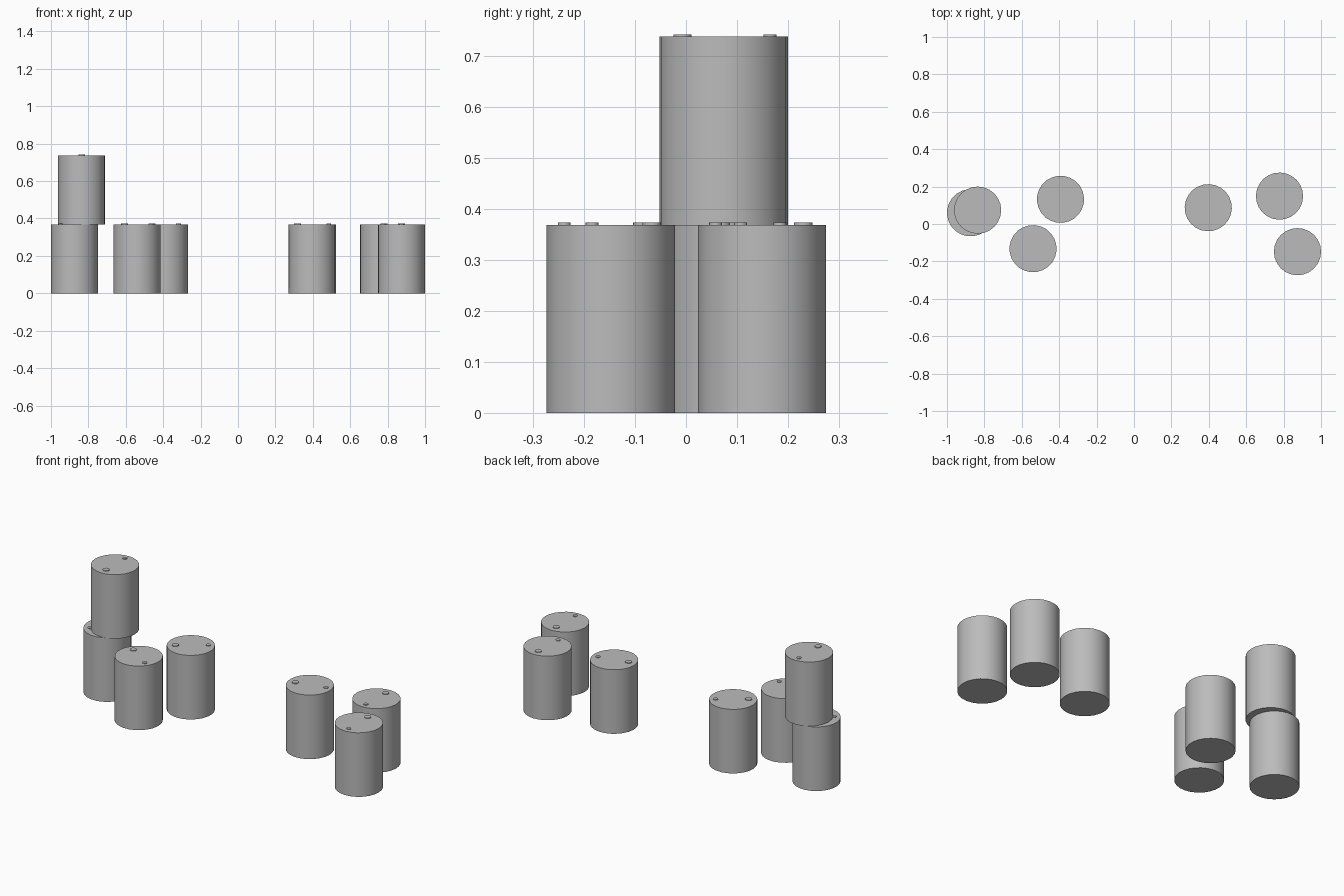
import bpy
import math
from math import cos, sin, radians

if "Cube" in bpy.data.objects:
    bpy.data.objects.remove(bpy.data.objects["Cube"], do_unlink=True)

RADIUS, HEIGHT = 0.126, 0.369
BUNG_HEIGHT = 0.004

# Plain grey steel
steel = bpy.data.materials.new("grey_steel")
steel.use_nodes = True
colour = (0.5, 0.5, 0.5, 1)
steel.diffuse_color = colour
steel.node_tree.nodes["Principled BSDF"].inputs["Base Color"].default_value = colour


def cylinder(name, radius, depth, sides, x, y, base, turn):
    """Upright smooth cylinder with crisp rims, standing on height base."""
    bpy.ops.mesh.primitive_cylinder_add(
        vertices=sides, radius=radius, depth=depth,
        location=(x, y, base + depth / 2), rotation=(0, 0, radians(turn)))
    obj = bpy.context.object
    obj.name = name
    obj.data.materials.append(steel)
    bpy.ops.object.shade_smooth_by_angle(angle=radians(35))
    return obj


def drum(name, x, y, turn, base=0):
    """Drum with a large bung in the turn direction and a small one opposite."""
    cylinder(name, RADIUS, HEIGHT, 24, x, y, base, turn)
    for part, radius, reach in (("large_bung", 0.018, 0.081),
                                ("small_bung", 0.0125, -0.091)):
        cylinder(f"{name}_{part}", radius, BUNG_HEIGHT, 12,
                 x + reach * cos(radians(turn)),
                 y + reach * sin(radians(turn)),
                 base + HEIGHT, turn)


# Right-hand group with one stacked drum
drum("lower_drum", -0.874, 0.06, 36)
drum("stacked_drum", -0.836, 0.074, -90, HEIGHT)
drum("right_front_drum", -0.54, -0.132, 145)
drum("right_back_drum", -0.393, 0.132, 215)

# Left-hand group
drum("left_inner_drum", 0.397, 0.087, 193)
drum("left_back_drum", 0.778, 0.149, 88)
drum("left_front_drum", 0.874, -0.148, 90)
